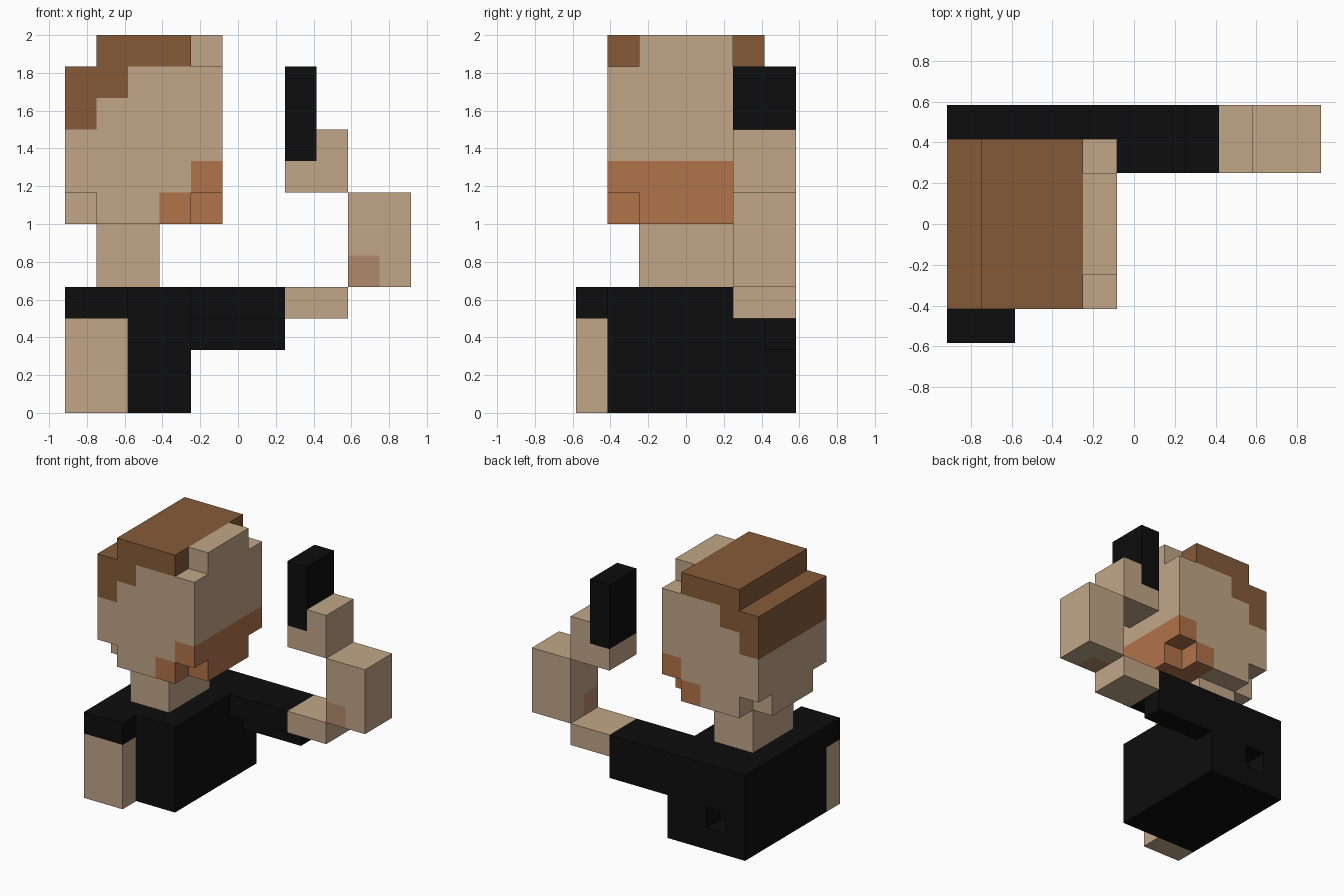
import bpy
import bmesh
from mathutils import Vector

default = bpy.data.objects.get("Cube")
if default:
    bpy.data.objects.remove(default, do_unlink=True)

STEP = 1 / 6                                  # edge of one block
ORIGIN = Vector((-11 / 12, -7 / 12, 0))       # lowest corner of the block grid


def make_material(name, rgb):
    """Flat material from 0-255 display values."""
    lin = [((c / 255 + 0.055) / 1.055) ** 2.4 if c > 10 else c / 255 / 12.92 for c in rgb]
    mat = bpy.data.materials.new(name)
    mat.use_nodes = True
    mat.diffuse_color = (*lin, 1)
    bsdf = next(n for n in mat.node_tree.nodes if n.type == 'BSDF_PRINCIPLED')
    bsdf.inputs["Base Color"].default_value = (*lin, 1)
    bsdf.inputs["Roughness"].default_value = 0.9
    return mat


MATS = {
    "skin": make_material("skin", (193, 166, 135)),
    "hair": make_material("brown hair", (134, 91, 57)),
    "beard": make_material("orange beard", (177, 115, 74)),
    "elbow": make_material("pink elbow", (178, 138, 108)),
    "black": make_material("black cloth", (13, 13, 13)),
}


def block(i, j, k):
    """Grid cells in inclusive ranges (first, last) along x, y and z."""
    return {(a, b, c) for a in range(i[0], i[1] + 1)
            for b in range(j[0], j[1] + 1) for c in range(k[0], k[1] + 1)}


def build(name, cells, colour):
    """Closed block mesh: only faces without a neighbour are made.
    colour is a material key, or a rule giving the key for a cell."""
    rule = colour if callable(colour) else lambda cell: colour
    keys = sorted({rule(c) for c in cells})
    mesh = bpy.data.meshes.new(name)
    for key in keys:
        mesh.materials.append(MATS[key])
    bm = bmesh.new()
    corners = {}

    def vert(p):
        if p not in corners:
            corners[p] = bm.verts.new(ORIGIN + Vector(p) * STEP)
        return corners[p]

    for cell in sorted(cells):
        for axis in range(3):
            u, v = (axis + 1) % 3, (axis + 2) % 3
            for side in (0, 1):
                near = list(cell)
                near[axis] += 2 * side - 1
                if tuple(near) in cells:
                    continue
                loop = []
                for du, dv in ((0, 0), (1, 0), (1, 1), (0, 1)):
                    p = list(cell)
                    p[axis] += side
                    p[u] += du
                    p[v] += dv
                    loop.append(vert(tuple(p)))
                face = bm.faces.new(loop if side else loop[::-1])
                face.material_index = keys.index(rule(cell))
    bm.to_mesh(mesh)
    bm.free()
    obj = bpy.data.objects.new(name, mesh)
    bpy.context.collection.objects.link(obj)
    return obj


# Head: block with stepped crown, clipped brow and clipped lower corners
head = block((0, 4), (1, 5), (6, 11))
head -= block((0, 0), (1, 5), (11, 11))
for y in (1, 5):
    head -= {(4, y, 11), (0, y, 6), (4, y, 6)}


def head_colour(cell):
    x, _, z = cell
    if (z == 11 and x < 4) or (z == 10 and x < 2) or (z == 9 and x == 0):
        return "hair"
    if (x == 4 and z < 8) or (x == 3 and z == 6):
        return "beard"
    return "skin"


build("head", head, head_colour)
build("neck", block((1, 2), (2, 4), (4, 5)), "skin")

# Body with a small socket in the back
build("torso", block((0, 3), (1, 6), (0, 3)) - {(1, 6, 1)}, "black")

# Lowered arm with a short sleeve
build("lowered_arm", block((0, 1), (0, 0), (0, 3)),
      lambda cell: "black" if cell[2] == 3 else "skin")

# Raised arm, from the sleeve up to the hand
build("raised_sleeve", block((4, 6), (5, 6), (3, 3)) | block((4, 6), (6, 6), (2, 2)), "black")
build("raised_upper_arm", block((7, 8), (5, 6), (3, 3)), "skin")
build("raised_forearm", block((9, 10), (5, 6), (4, 6)),
      lambda cell: "elbow" if cell == (9, 5, 4) else "skin")
build("raised_hand", block((7, 8), (5, 6), (7, 7)) | block((8, 8), (5, 6), (8, 8)), "skin")

# Black bar held upright
build("held_bar", block((7, 7), (5, 6), (8, 10)), "black")
